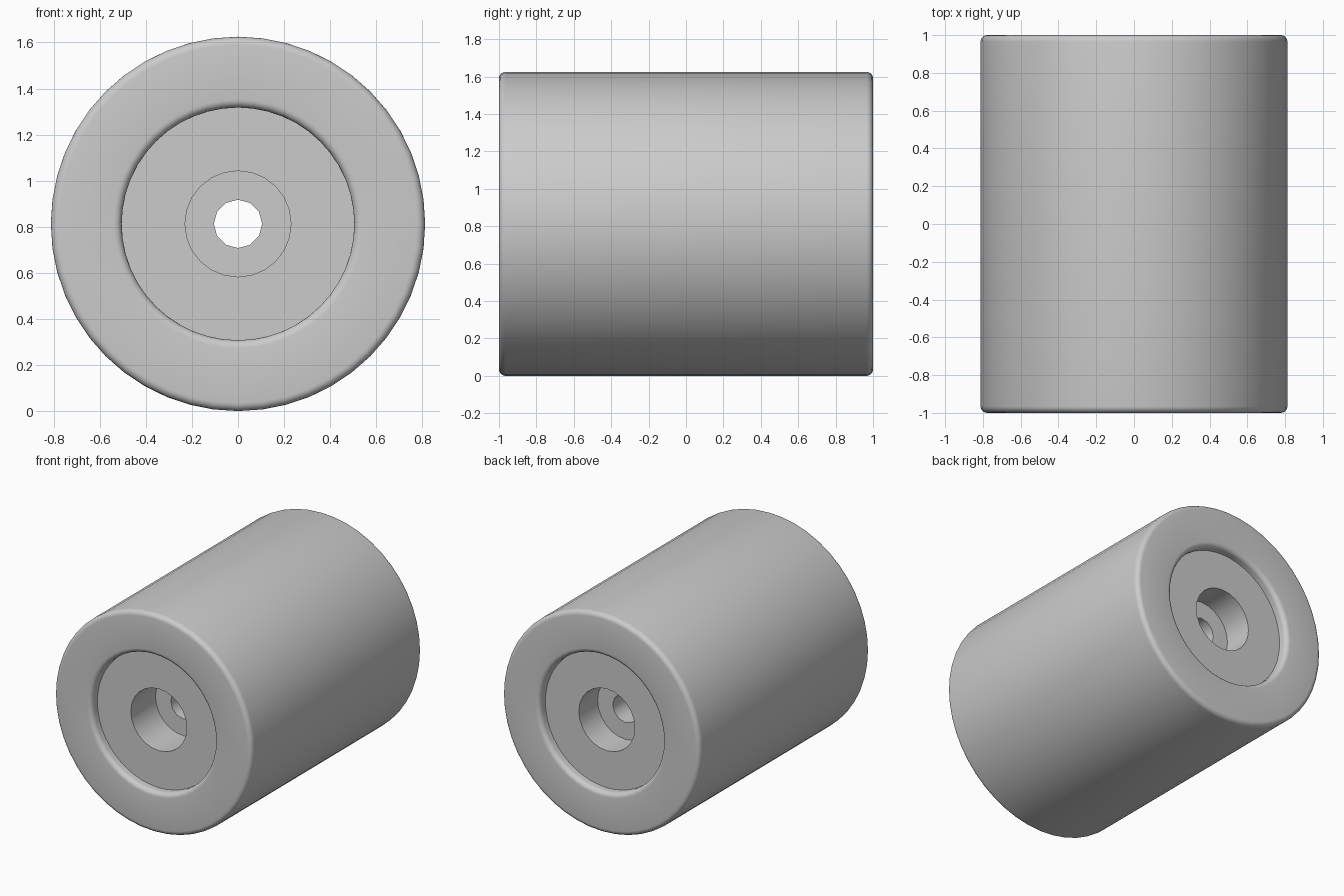
import bpy, bmesh
from math import sin, cos, pi, radians
from mathutils import Matrix, Vector

cube = bpy.data.objects.get("Cube")
if cube:
    bpy.data.objects.remove(cube, do_unlink=True)

RADIUS, HALF = 0.8125, 1.0      # outer size
HUB, RECESS = 0.505, 0.07       # hub radius and how far it sits in
ROUND = 0.035                   # edge rounding
AXIS = Vector((0, 0, RADIUS))

grey = bpy.data.materials.new("plain_grey")
grey.use_nodes = True
colour = (0.6, 0.6, 0.6, 1)
grey.diffuse_color = colour
grey.node_tree.nodes["Principled BSDF"].inputs["Base Color"].default_value = colour


def make_object(name, bm):
    bmesh.ops.recalc_face_normals(bm, faces=bm.faces)
    mesh = bpy.data.meshes.new(name)
    bm.to_mesh(mesh)
    bm.free()
    mesh.materials.append(grey)
    obj = bpy.data.objects.new(name, mesh)
    bpy.context.collection.objects.link(obj)
    return obj


def activate(obj):
    bpy.ops.object.select_all(action='DESELECT')
    obj.select_set(True)
    bpy.context.view_layer.objects.active = obj


def cylinder(name, radius, y0, y1, sides):
    bm = bmesh.new()
    turn = Matrix.Rotation(radians(90), 4, 'X')
    place = Matrix.Translation(AXIS + Vector((0, (y0 + y1) / 2, 0)))
    bmesh.ops.create_cone(bm, cap_ends=True, segments=sides, radius1=radius,
                          radius2=radius, depth=y1 - y0, matrix=place @ turn)
    return make_object(name, bm)


def corner(r, y, start, steps=5):
    """Quarter-round profile points about a centre."""
    angles = [start + pi / 2 * i / steps for i in range(steps + 1)]
    return [(r + ROUND * cos(a), y + ROUND * sin(a)) for a in angles]


# Roller sleeve: closed profile with four rounded corners, spun about the axis
outer, inner, end = RADIUS - ROUND, HUB + ROUND, HALF - ROUND
profile = (corner(outer, end, 0) + corner(inner, end, pi / 2)
           + corner(inner, -end, pi) + corner(outer, -end, 1.5 * pi))
bm = bmesh.new()
verts = [bm.verts.new((r, y, RADIUS)) for r, y in profile]
edges = [bm.edges.new((v, verts[(i + 1) % len(verts)])) for i, v in enumerate(verts)]
bmesh.ops.spin(bm, geom=verts + edges, cent=AXIS, axis=(0, 1, 0),
               angle=2 * pi, steps=48, use_merge=True)
bmesh.ops.remove_doubles(bm, verts=bm.verts, dist=1e-5)
sleeve = make_object("roller_sleeve", bm)

# Hub core, sunk slightly at both ends
face = HALF - RECESS
hub = cylinder("hub_core", HUB + 0.002, -face, face, 48)

# Through bore and a counterbore at each end
cutters = [
    cylinder("bore_cutter", 0.105, -1.2, 1.2, 12),
    cylinder("front_counterbore_cutter", 0.23, -1.2, -0.64, 24),
    cylinder("back_counterbore_cutter", 0.23, 0.71, 1.2, 24),
]
activate(hub)
for cutter in cutters:
    cutter.hide_render = True
    cut = hub.modifiers.new(cutter.name, 'BOOLEAN')
    cut.operation = 'DIFFERENCE'
    cut.solver = 'EXACT'
    cut.object = cutter
    bpy.ops.object.modifier_apply(modifier=cut.name)
    bpy.data.objects.remove(cutter, do_unlink=True)

# Smooth the curved walls, keep the rims sharp
for obj in (sleeve, hub):
    activate(obj)
    bpy.ops.object.shade_smooth_by_angle(angle=radians(32))
